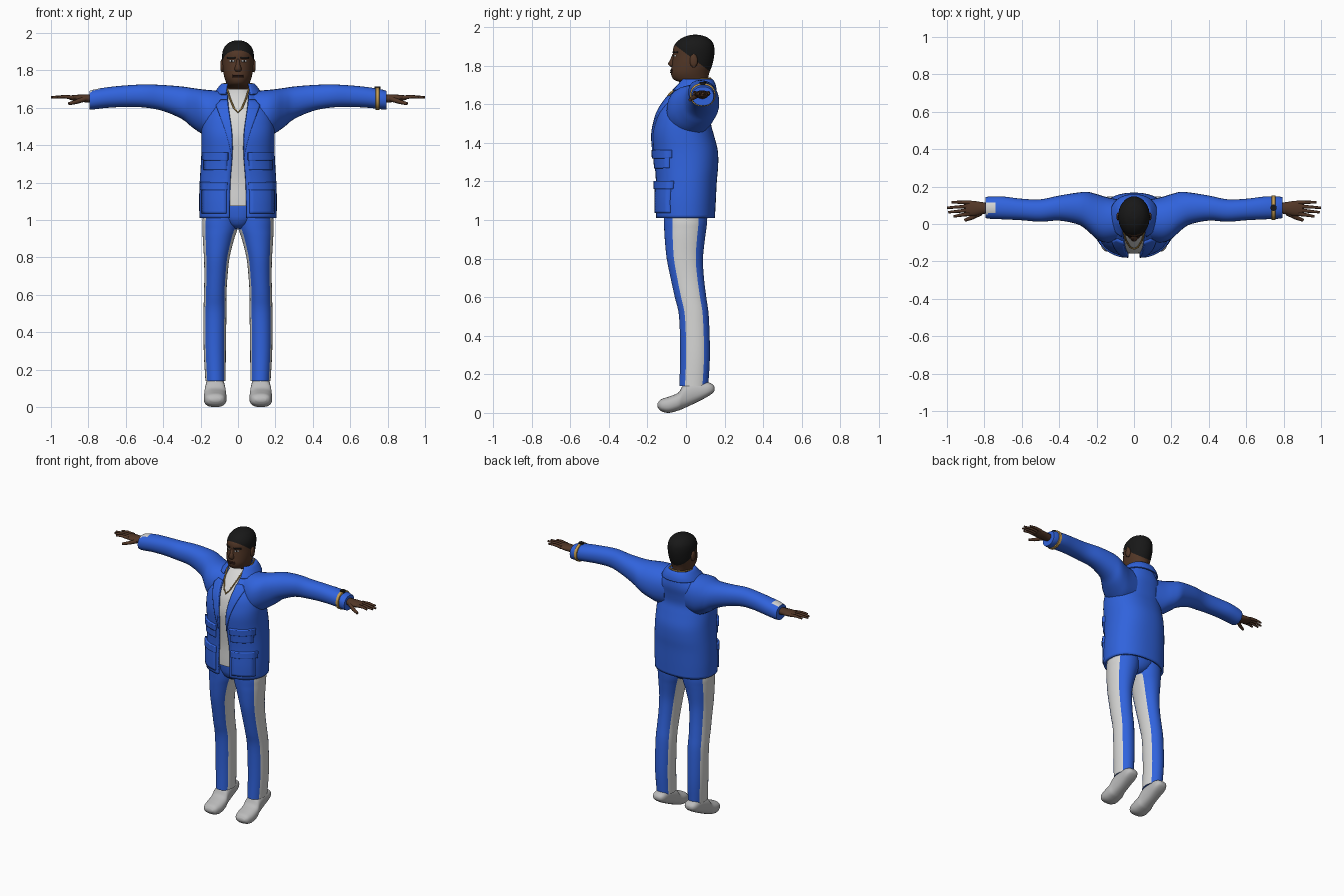
import bpy, bmesh, math
from mathutils import Vector

if "Cube" in bpy.data.objects:
    bpy.data.objects.remove(bpy.data.objects["Cube"])


def material(name, r, g, b):
    m = bpy.data.materials.new(name)
    m.diffuse_color = (r, g, b, 1)
    m.use_nodes = True
    m.node_tree.nodes["Principled BSDF"].inputs["Base Color"].default_value = m.diffuse_color
    return m


BLUE = material("blue cloth", 0.03, 0.125, 0.72)
WHITE = material("white cloth", 0.68, 0.68, 0.67)
GREY = material("shoe grey", 0.5, 0.5, 0.5)
SKIN = material("brown skin", 0.085, 0.038, 0.02)
LIP = material("dark lip", 0.05, 0.02, 0.014)
HAIR = material("black hair", 0.009, 0.009, 0.009)
GOLD = material("gold", 0.55, 0.33, 0.08)


def smooth_rows(rows, k=4):
    """Resample profile rows along a Catmull-Rom spline."""
    out = []
    for i in range(len(rows) - 1):
        a, b, c, d = (rows[max(0, min(len(rows) - 1, i + j))] for j in (-1, 0, 1, 2))
        for s in range(k):
            t = s / k
            out.append([0.5 * (2*q + (r-p)*t + (2*p-5*q+4*r-u)*t*t + (3*q-p-3*r+u)*t**3)
                        for p, q, r, u in zip(a, b, c, d)])
    return out + [list(rows[-1])]


def at(rows, z):
    """Linear lookup of a row by its first value."""
    for a, b in zip(rows, rows[1:]):
        if min(a[0], b[0]) <= z <= max(a[0], b[0]):
            t = (z - a[0]) / (b[0] - a[0] or 1)
            return [p + (q - p) * t for p, q in zip(a, b)]
    return min((rows[0], rows[-1]), key=lambda r: abs(r[0] - z))


def oval(u0, u1, v0, v1, seg=32, n=2.0, gap=None):
    """Superellipse section starting at -v; gap leaves an opening there."""
    pts = []
    for i in range(seg):
        if gap is None:
            a = 2 * math.pi * i / seg
        else:
            g = math.asin((2 * gap / (u1 - u0)) ** (n / 2))
            a = g + (2 * math.pi - 2 * g) * i / (seg - 1)
        s, c = math.sin(a), math.cos(a)
        pts.append(((u0+u1)/2 + (u1-u0)/2 * math.copysign(abs(s)**(2/n), s),
                    (v0+v1)/2 - (v1-v0)/2 * math.copysign(abs(c)**(2/n), c)))
    return pts


def build(name, verts, faces, mats, solid=0, offset=0, angle=50):
    me = bpy.data.meshes.new(name)
    me.from_pydata(verts, [], faces)
    bm = bmesh.new()
    bm.from_mesh(me)
    bmesh.ops.recalc_face_normals(bm, faces=bm.faces)
    bm.to_mesh(me)
    bm.free()
    for m in mats:
        me.materials.append(m)
    me.shade_smooth()
    me.set_sharp_from_angle(angle=math.radians(angle))
    ob = bpy.data.objects.new(name, me)
    bpy.context.collection.objects.link(ob)
    if solid:
        md = ob.modifiers.new("thickness", 'SOLIDIFY')
        md.thickness, md.offset = solid, offset
    return ob


def loft(name, rings, mats, closed=True, **kw):
    n = len(rings[0])
    verts = [p for r in rings for p in r]
    cols = n if closed else n - 1
    faces = [(i*n + j, i*n + (j+1) % n, (i+1)*n + (j+1) % n, (i+1)*n + j)
             for i in range(len(rings) - 1) for j in range(cols)]
    if closed:
        faces += [tuple(range(n)), tuple(range(len(verts) - n, len(verts)))]
    return build(name, verts, faces, mats, **kw)


def patch(name, rows, n, z0, z1, xin, xout, off, mat, nz=10, nx=6):
    """Thin panel lying on the front of a lofted body."""
    verts = []
    for i in range(nz + 1):
        z = z0 + (z1 - z0) * i / nz
        _, rx, yf, yb = at(rows, z)
        for j in range(nx + 1):
            x = xin(z) + (xout(z) - xin(z)) * j / nx
            k = max(0, 1 - min(1, abs(x) / rx) ** n) ** (1 / n)
            verts.append((x, (yf + yb) / 2 - (yb - yf) / 2 * k, z))
    m = nx + 1
    faces = [(i*m+j, i*m+j+1, (i+1)*m+j+1, (i+1)*m+j) for i in range(nz) for j in range(nx)]
    return build(name, verts, faces, [mat], solid=2 * off)


def tube(name, pts, radius, mat, cyclic=False):
    cu = bpy.data.curves.new(name, 'CURVE')
    cu.dimensions, cu.bevel_depth, cu.bevel_resolution = '3D', radius, 2
    cu.use_fill_caps = True
    sp = cu.splines.new('POLY')
    sp.points.add(len(pts) - 1)
    for i, (q, p) in enumerate(zip(sp.points, pts)):
        q.co = (*p, 1)
        q.radius = 1 if cyclic else 1 - 0.45 * i / (len(pts) - 1)
    sp.use_cyclic_u = cyclic
    cu.materials.append(mat)
    bpy.context.collection.objects.link(bpy.data.objects.new(name, cu))


# Jacket body, open down the front: height, half width, front, back, opening
N = 2.3
jacket = smooth_rows([
    (1.01, .206, -.158, .15, .045), (1.1, .208, -.16, .155, .045), (1.2, .205, -.158, .16, .042),
    (1.28, .2, -.163, .167, .036), (1.36, .196, -.17, .165, .03), (1.44, .196, -.175, .145, .031),
    (1.5, .194, -.166, .13, .036), (1.56, .185, -.148, .135, .045), (1.62, .16, -.112, .145, .053),
    (1.67, .12, -.07, .14, .058), (1.70, .09, -.035, .13, .06)])
body = [r[:4] for r in jacket]
loft("jacket_body", [[(x, y, r[0]) for x, y in oval(-r[1], r[1], r[2], r[3], 48, N, r[4])]
                     for r in jacket], [BLUE], closed=False, solid=.014, offset=-1)
collar = smooth_rows([(1.72, .07, -.02, .12, .052), (1.727, .085, -.03, .135, .055),
                      (1.70, .108, -.052, .15, .06), (1.672, .125, -.078, .155, .064)])
loft("jacket_collar", [[(x, y, r[0]) for x, y in oval(-r[1], r[1], r[2], r[3], 40, N, r[4])]
                       for r in collar], [BLUE], closed=False, solid=.008)

# Shirt under the jacket
shirt = [r for r in jacket if r[0] > 1.05]
loft("shirt", [[(x, y, r[0]) for x, y in oval(-r[1]+.022, r[1]-.022, r[2]+.017, r[3]-.02, 40, N)]
               for r in shirt], [WHITE])

# Head and neck, hair split off along a sloping hairline
head = smooth_rows([
    (1.60, .055, .0, .10), (1.695, .055, .005, .112), (1.712, .057, -.025, .114),
    (1.728, .06, -.064, .115), (1.76, .072, -.078, .12), (1.80, .08, -.074, .135),
    (1.85, .084, -.068, .146), (1.89, .084, -.066, .147), (1.92, .075, -.05, .138),
    (1.945, .054, -.018, .112), (1.958, .025, .02, .075), (1.96, .006, .04, .055)])
hd = loft("head", [[(x, y, r[0]) for x, y in oval(-r[1], r[1], r[2], r[3])] for r in head],
          [SKIN, HAIR])
co, no = Vector((0, -.06, 1.908)), Vector((0, .75, 1)).normalized()
bm = bmesh.new()
bm.from_mesh(hd.data)
bmesh.ops.bisect_plane(bm, geom=bm.verts[:] + bm.edges[:] + bm.faces[:], plane_co=co, plane_no=no)
for f in bm.faces:
    f.material_index = int((f.calc_center_median() - co).dot(no) > 0)
bm.to_mesh(hd.data)
bm.free()

# Nose and mouth
loft("nose", [[(x, y, z) for x, y in oval(-w, w, f, -.05, 12)] for z, w, f in
              ((1.86, .008, -.07), (1.83, .012, -.082), (1.808, .02, -.095), (1.794, .016, -.08))],
     [SKIN], angle=80)
for z, h in ((1.775, .007), (1.766, .006)):
    patch("lip", head, 2, z - h/2, z + h/2, lambda z: -.028, lambda z: .028, .004, LIP, 2, 8)

# Gold chain
loop = [(0, -.134, 1.575), (.022, -.123, 1.60), (.043, -.088, 1.65), (.058, -.035, 1.70),
        (.075, .04, 1.728), (.05, .11, 1.732)]
tube("neck_chain", loop + [(0, .127, 1.733)] + [(-x, y, z) for x, y, z in loop[:0:-1]],
     .0045, GOLD, True)

# Sleeve sections: x, bottom, top, front, back
sleeve = smooth_rows([
    (.08, 1.44, 1.69, -.09, .13), (.15, 1.44, 1.695, -.1, .145), (.2, 1.465, 1.70, -.08, .16),
    (.25, 1.50, 1.707, -.035, .172), (.3, 1.54, 1.714, -.002, .168), (.4, 1.583, 1.722, .018, .152),
    (.5, 1.602, 1.725, .012, .132), (.6, 1.605, 1.72, .02, .135), (.7, 1.60, 1.71, .025, .147),
    (.77, 1.592, 1.698, .028, .147), (.795, 1.592, 1.69, .032, .143)])
palm = smooth_rows([(.77, 1.625, 1.672, .06, .112), (.82, 1.63, 1.672, .05, .118),
                    (.86, 1.634, 1.67, .042, .124), (.9, 1.643, 1.666, .046, .124)])
leg = smooth_rows([  # height, inner, outer, front, back
    (1.08, -.01, .175, -.115, .11), (1.0, -.005, .19, -.115, .11), (.95, .003, .19, -.113, .105),
    (.9, .02, .188, -.11, .098), (.8, .045, .182, -.1, .088), (.7, .056, .18, -.08, .093),
    (.6, .062, .182, -.058, .105), (.5, .062, .184, -.036, .118), (.3, .065, .183, -.03, .124),
    (.14, .066, .174, -.035, .115)])
shoe = smooth_rows([  # y, sole, top, half width
    (-.147, .03, .05, .028), (-.13, .01, .07, .049), (-.09, .0, .084, .06), (-.04, .012, .105, .06),
    (-.01, .024, .148, .055), (.05, .052, .165, .05), (.11, .083, .16, .047), (.138, .103, .148, .035),
    (.148, .115, .135, .018)])


def wx(z):
    return at(jacket, z)[4]


for s, side in ((-1, "right"), (1, "left")):
    # Arms and hands
    arm = loft(side + "_sleeve", [[(s * r[0], y, z) for y, z in oval(r[3], r[4], r[1], r[2], 28, 2.2)]
                                  for r in sleeve], [BLUE, WHITE])
    if s < 0:  # shirt cuff peeking out
        for p in arm.data.polygons:
            c = p.center
            if -.79 < c.x < -.745 and .055 < c.y < .115 and p.normal.z > .6:
                p.material_index = 1
    loft(side + "_palm", [[(s * r[0], y, z) for y, z in oval(r[3], r[4], r[1], r[2], 16)]
                          for r in palm], [SKIN])
    for y0, y1, tip in ((.054, .04, .965), (.075, .063, .993), (.096, .087, 1.0), (.115, .117, .975)):
        tube(side + "_finger", [(s*.88, y0, 1.655), (s*.93, (y0+y1)/2, 1.66), (s*tip, y1, 1.656)],
             .0115, SKIN)
    tube(side + "_thumb", [(s*.82, .06, 1.648), (s*.865, .035, 1.632), (s*.905, .02, 1.622)],
         .015, SKIN)
    # Ears, eyes and brows
    loft(side + "_ear", [[(s * x, y, z) for y, z in oval(.04-w, .04+w, 1.825-1.7*w, 1.825+1.7*w, 14)]
                         for x, w in ((.07, .018), (.088, .021), (.093, .013))], [SKIN], angle=80)
    patch(side + "_eye", head, 2, 1.846, 1.855, lambda z: s*.02, lambda z: s*.045, .002, WHITE, 2)
    patch(side + "_iris", head, 2, 1.846, 1.855, lambda z: s*.028, lambda z: s*.037, .003, HAIR, 2)
    patch(side + "_brow", head, 2, 1.865, 1.873, lambda z: s*.014, lambda z: s*.055, .004, HAIR, 2)
    # Lapels with a notch
    patch(side + "_lapel", body, N, 1.34, 1.64, lambda z: s * wx(z),
          lambda z: s * (wx(z) + .002 + .062 * min(1, (z - 1.34) / .27) - max(0, z - 1.61)),
          .007, BLUE, 20)
    # Cargo pockets with flaps
    for z0, z1, x0, x1 in ((1.035, 1.17, .062, .188), (1.268, 1.33, .058, .178)):
        patch(side + "_pocket", body, N, z0, z1, lambda z: s*x0, lambda z: s*x1, .008, BLUE)
        patch(side + "_pocket_flap", body, N, z1 - .01, z1 + .032, lambda z: s*(x0-.006),
              lambda z: s*(x1+.006), .014, BLUE)
    # Trouser legs with inner and outer side stripes
    lg = loft(side + "_trouser_leg", [[(s * x, y, r[0]) for x, y in oval(*r[1:], 40, 2.1)] for r in leg],
              [BLUE, WHITE])
    for i, p in enumerate(lg.data.polygons):
        if len(p.vertices) == 4 and abs(math.sin(2 * math.pi * (i % 40 + .5) / 40)) > .8:
            p.material_index = 1 if p.center.z > .95 and s * p.center.x > .09 or p.center.z < .95 else 0
    loft(side + "_shoe", [[(s * .122 + x, r[0], z) for x, z in oval(-r[3], r[3], r[1], r[2], 24, 2.5)]
                          for r in shoe], [GREY])

# Trouser seat joining the legs
loft("trouser_seat", [[(x, y, z) for x, y in oval(-w, w, f, b, 32, 2.4)] for z, w, f, b in
                      ((.955, .03, -.07, .06), (.98, .07, -.105, .095), (1.02, .12, -.117, .112),
                       (1.08, .15, -.118, .11))], [BLUE])

# Wristwatch with a gold strap over the left sleeve
loft("watch_strap", [[(x, y, z) for y, z in oval(.087-w, .087+w, 1.649-w*.92, 1.649+w*.92, 28, 2.2)]
                     for x, w in ((.735, .062), (.737, .066), (.755, .066), (.757, .062))], [GOLD])
loft("watch_face", [[(.746 + x, .087 + y, z) for x, y in oval(-.017, .017, -.017, .017, 20)]
                    for z in (1.70, 1.715)], [HAIR])
